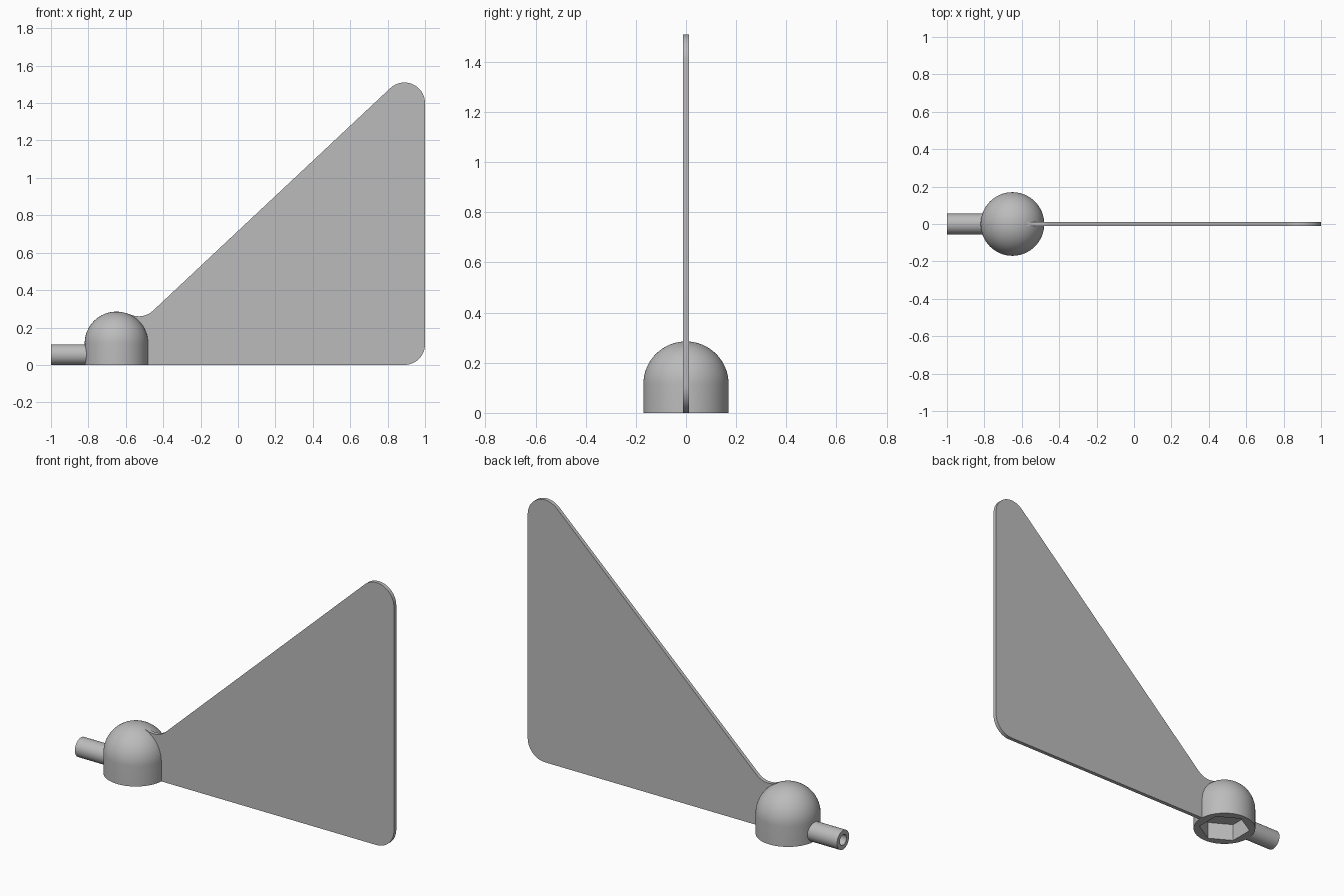
import bpy, bmesh
from math import sin, cos, pi, radians
from mathutils import Matrix, Vector

cube = bpy.data.objects.get("Cube")
if cube:
    bpy.data.objects.remove(cube, do_unlink=True)

grey = bpy.data.materials.new("plain grey")
grey.use_nodes = True
colour = (0.5, 0.5, 0.5, 1)
grey.diffuse_color = colour
grey.node_tree.nodes["Principled BSDF"].inputs["Base Color"].default_value = colour


def finish(bm, name):
    bmesh.ops.recalc_face_normals(bm, faces=bm.faces)
    mesh = bpy.data.meshes.new(name)
    bm.to_mesh(mesh)
    bm.free()
    obj = bpy.data.objects.new(name, mesh)
    bpy.context.collection.objects.link(obj)
    mesh.materials.append(grey)
    return obj


def select(obj):
    bpy.ops.object.select_all(action="DESELECT")
    obj.select_set(True)
    bpy.context.view_layer.objects.active = obj


def smooth(obj):
    select(obj)
    bpy.ops.object.shade_smooth_by_angle(angle=radians(30))


def arc(cx, cz, r, start, end, steps=12):
    angles = [radians(start + (end - start) * i / steps) for i in range(steps + 1)]
    return [(cx + r * cos(a), cz + r * sin(a)) for a in angles]


def lathe(name, profile, matrix, steps=64):
    """Revolve (radius, height) points around z, then place the result."""
    bm = bmesh.new()
    verts = [bm.verts.new((r, 0, z)) for r, z in profile]
    edges = [bm.edges.new(pair) for pair in zip(verts, verts[1:])]
    bmesh.ops.spin(bm, geom=verts + edges, cent=(0, 0, 0), axis=(0, 0, 1),
                   angle=2 * pi, steps=steps)
    bmesh.ops.remove_doubles(bm, verts=bm.verts, dist=0.0001)
    bm.transform(matrix)
    return finish(bm, name)


hub_x, hub_r, wall_h = -0.65, 0.17, 0.115

# Domed hub
hub_profile = [(0, 0), (hub_r, 0)] + arc(0, wall_h, hub_r, 0, 90, 16)
hub = lathe("domed_hub", hub_profile, Matrix.Translation((hub_x, 0, 0)))

# Hexagonal socket cut into the underside of the hub
bm = bmesh.new()
bmesh.ops.create_cone(bm, cap_ends=True, segments=6, radius1=0.14, radius2=0.14,
                      depth=0.2, matrix=Matrix.Rotation(radians(30), 4, "Z"))
# Turn the corners to face front and back
corner = max(bm.verts, key=lambda v: v.co.y).co
if corner.y < 0.13:
    bm.transform(Matrix.Rotation(radians(30), 4, "Z"))
bm.transform(Matrix.Translation((hub_x, 0, 0)))
cutter = finish(bm, "socket_cutter")
cutter.hide_render = True
cut = hub.modifiers.new("socket", "BOOLEAN")
cut.operation = "DIFFERENCE"
cut.solver = "EXACT"
cut.object = cutter
select(hub)
bpy.ops.object.modifier_apply(modifier=cut.name)
bpy.data.objects.remove(cutter, do_unlink=True)
smooth(hub)

# Rod with a bored end
rod_r, bore_r = 0.055, 0.03
rod_profile = [(0, 0.19), (bore_r, 0.19), (bore_r, 0), (rod_r, 0), (rod_r, 0.21), (0, 0.21)]
rod = lathe("hollow_rod", rod_profile,
            Matrix.Translation((-1, 0, rod_r)) @ Matrix.Rotation(pi / 2, 4, "Y"), 32)
smooth(rod)

# Thin fin with rounded corners and a fillet against the hub
thickness = 0.022
slope = 43.2
outline = [(-0.515, 0)]
outline += arc(0.89, 0.11, 0.11, -90, 0)
outline += arc(0.89, 1.4, 0.11, 0, 90 + slope, 18)
outline += arc(-0.53, 0.37, 0.11, slope - 90, -117, 10)
outline += [(-0.58, 0.12), (-0.515, 0.12)]
bm = bmesh.new()
face = bm.faces.new([bm.verts.new((x, -thickness / 2, z)) for x, z in outline])
side = bmesh.ops.extrude_face_region(bm, geom=[face])["geom"]
bmesh.ops.translate(bm, vec=Vector((0, thickness, 0)),
                    verts=[g for g in side if isinstance(g, bmesh.types.BMVert)])
fin = finish(bm, "tail_fin")
smooth(fin)
